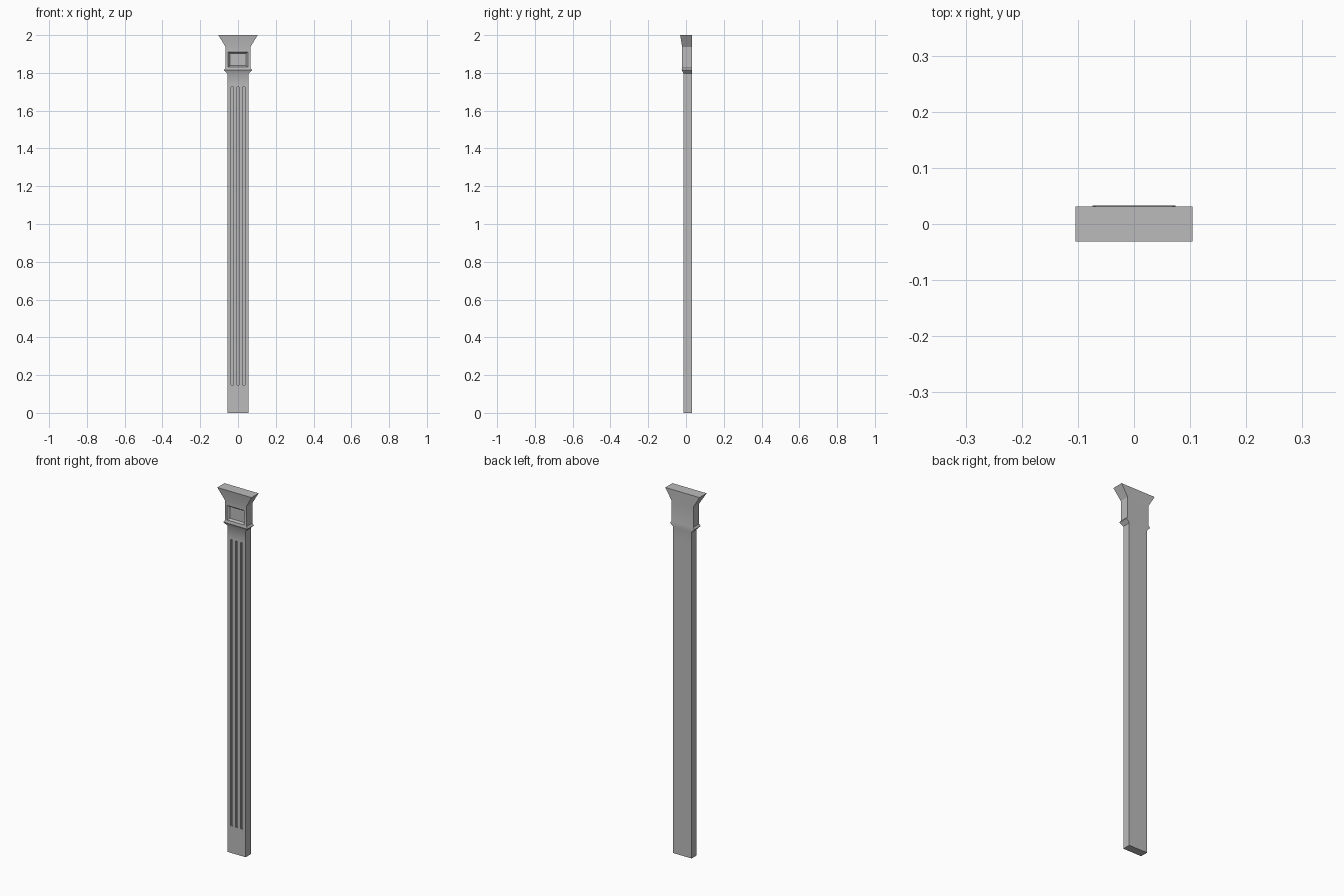
import bpy, bmesh, math

cube = bpy.data.objects.get("Cube")
if cube:
    bpy.data.objects.remove(cube)

stone = bpy.data.materials.new("grey_stone")
stone.use_nodes = True
colour = (0.5, 0.5, 0.5, 1)
stone.diffuse_color = colour
stone.node_tree.nodes["Principled BSDF"].inputs["Base Color"].default_value = colour


def loft(name, rings):
    """Closed solid through rectangular rings given as four corners each."""
    bm = bmesh.new()
    loops = [[bm.verts.new(c) for c in ring] for ring in rings]
    for low, high in zip(loops, loops[1:]):
        for i in range(4):
            j = (i + 1) % 4
            bm.faces.new((low[i], low[j], high[j], high[i]))
    bm.faces.new(loops[0][::-1])
    bm.faces.new(loops[-1])
    bmesh.ops.recalc_face_normals(bm, faces=bm.faces)
    mesh = bpy.data.meshes.new(name)
    bm.to_mesh(mesh)
    bm.free()
    mesh.materials.append(stone)
    obj = bpy.data.objects.new(name, mesh)
    bpy.context.collection.objects.link(obj)
    return obj


def level(z, half, front, back):
    return [(-half, front, z), (half, front, z), (half, back, z), (-half, back, z)]


def upright(y, half, low, high, x=0):
    return [(x - half, y, low), (x + half, y, low), (x + half, y, high), (x - half, y, high)]


# Shaft, collar moulding, neck and flared capital in one solid
BACK = 0.031
pilaster = loft("pilaster", [
    level(0, 0.056, -0.013, BACK),
    level(1.735, 0.056, -0.013, BACK),
    level(1.796, 0.056, -0.013, BACK),
    level(1.815, 0.074, -0.023, BACK + 0.002),
    level(1.826, 0.066, -0.020, BACK),
    level(1.937, 0.066, -0.020, BACK),
    level(2, 0.104, -0.031, BACK),
])

# Three flutes down the shaft
cutters = [
    loft("flute_cutter", [upright(-0.03, 0.0065, 0.148, 1.725, x),
                          upright(-0.005, 0.0065, 0.148, 1.725, x)])
    for x in (-0.03, 0, 0.03)
]

# Sunken panel with sloping sides on the neck
cutters.append(loft("panel_cutter", [
    upright(-0.03, 0.052, 1.831, 1.911),
    upright(-0.02, 0.052, 1.831, 1.911),
    upright(-0.009, 0.043, 1.838, 1.903),
]))

bpy.context.view_layer.objects.active = pilaster
for cutter in cutters:
    cut = pilaster.modifiers.new("cut", 'BOOLEAN')
    cut.operation = 'DIFFERENCE'
    cut.solver = 'EXACT'
    cut.object = cutter
    bpy.ops.object.modifier_apply(modifier=cut.name)
    bpy.data.objects.remove(cutter)

# Soft front transitions, crisp corners
bpy.ops.object.select_all(action='DESELECT')
pilaster.select_set(True)
bpy.ops.object.shade_smooth_by_angle(angle=math.radians(30))
